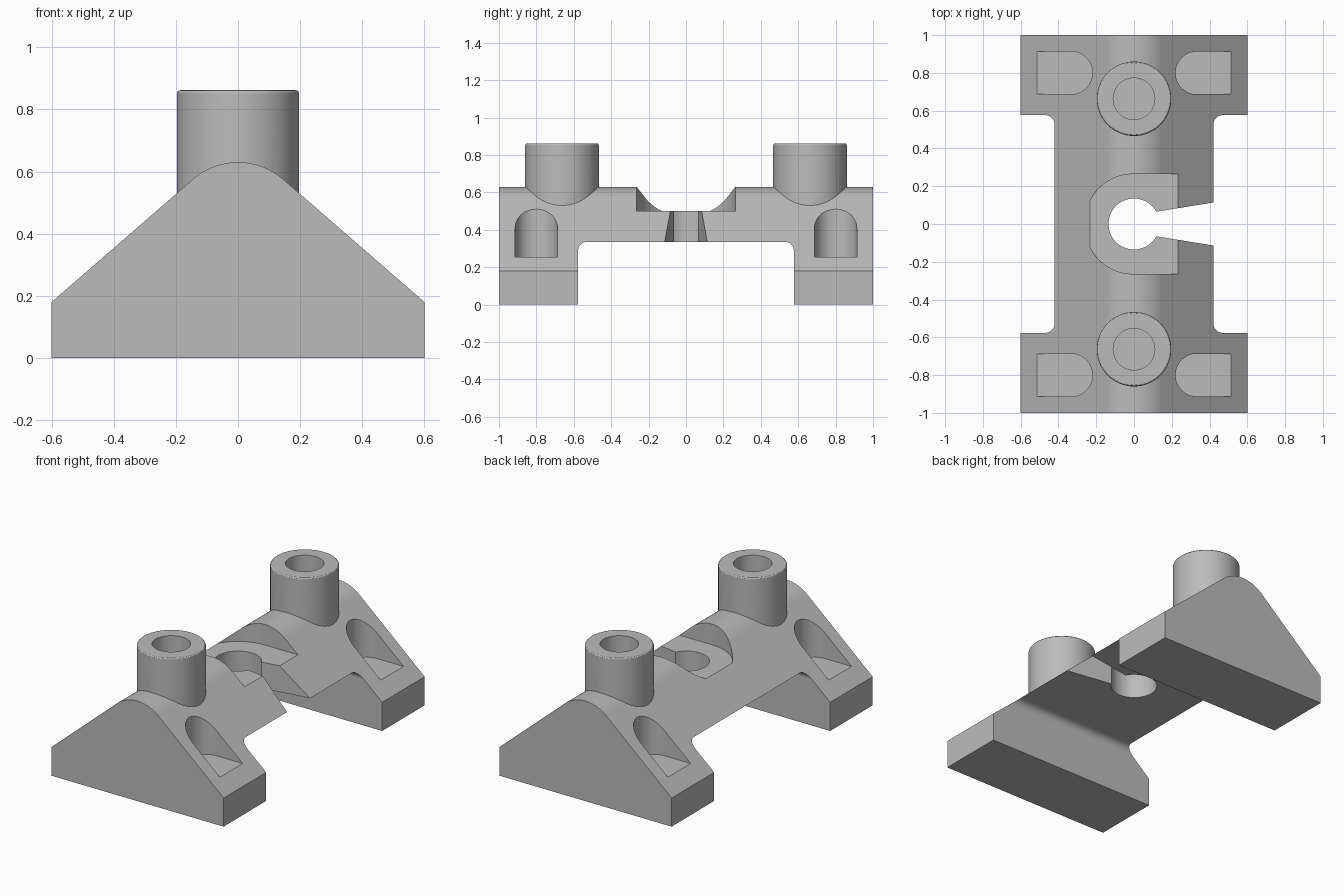
import bpy, bmesh
from math import sin, cos, pi, atan2, radians
from mathutils import Matrix, Vector

if "Cube" in bpy.data.objects:
    bpy.data.objects.remove(bpy.data.objects["Cube"])

grey = bpy.data.materials.new("light_grey")
grey.use_nodes = True
colour = (0.5, 0.5, 0.5, 1)
grey.diffuse_color = colour
grey.node_tree.nodes["Principled BSDF"].inputs["Base Color"].default_value = colour


def arc(cx, cy, r, start, end, steps):
    """Points on an arc, angles in degrees."""
    angles = [radians(start + (end - start) * i / steps) for i in range(steps + 1)]
    return [(cx + r * cos(a), cy + r * sin(a)) for a in angles]


def circle(cx, cy, r, steps=64):
    return arc(cx, cy, r, 0, 360, steps)[:-1]


def prism(name, profile, low, high, axis="Z", top_bevel=0):
    """Extrude a 2D profile from low to high along an axis."""
    place = {"X": lambda a, b: (low, a, b),
             "Y": lambda a, b: (a, low, b),
             "Z": lambda a, b: (a, b, low)}[axis]
    bm = bmesh.new()
    base = bm.faces.new([bm.verts.new(place(a, b)) for a, b in profile])
    shift = Vector([high - low if c == axis else 0 for c in "XYZ"])
    new = bmesh.ops.extrude_face_region(bm, geom=[base], use_keep_orig=True)["geom"]
    bmesh.ops.translate(bm, vec=shift, verts=[g for g in new if isinstance(g, bmesh.types.BMVert)])
    if top_bevel:
        cap = [g for g in new if isinstance(g, bmesh.types.BMFace)][0]
        bmesh.ops.bevel(bm, geom=list(cap.edges), offset=top_bevel, segments=3,
                        profile=0.5, affect="EDGES")
    bmesh.ops.recalc_face_normals(bm, faces=bm.faces)
    mesh = bpy.data.meshes.new(name)
    bm.to_mesh(mesh)
    bm.free()
    obj = bpy.data.objects.new(name, mesh)
    mesh.materials.append(grey)
    bpy.context.collection.objects.link(obj)
    return obj


def combine(target, tool, operation="DIFFERENCE"):
    """Apply a boolean and discard the tool."""
    mod = target.modifiers.new("boolean", "BOOLEAN")
    mod.operation, mod.object, mod.solver = operation, tool, "EXACT"
    bpy.context.view_layer.objects.active = target
    bpy.ops.object.modifier_apply(modifier=mod.name)
    bpy.data.objects.remove(tool)


# Ridge-shaped body with a rounded crest
slope = 40.7
crest = arc(0, 0.41, 0.22, 90 - slope, 90 + slope, 24)
body = prism("bracket_body", [(-0.6, 0), (0.6, 0), (0.6, 0.18)] + crest + [(-0.6, 0.18)],
             -1, 1, "Y")

# Opening below the bridge, with filleted upper corners
fillet = 0.045
opening = ([(-0.577, -0.2), (0.577, -0.2)]
           + arc(0.577 - fillet, 0.335 - fillet, fillet, 0, 90, 10)
           + arc(fillet - 0.577, 0.335 - fillet, fillet, 90, 180, 10))
combine(body, prism("opening_cutter", opening, -1, 1, "X"))

# Central seat, open to one side, with a through hole and a flared slot
seat = [(0.9, -0.265), (0.9, 0.265)] + arc(0, 0, 0.265, 90, 270, 40)
combine(body, prism("seat_cutter", seat, 0.5, 1))
mouth = atan2(0.065, 0.118) * 180 / pi
keyhole = arc(0, 0, 0.135, mouth, 360 - mouth, 56) + [(0.8, -0.175), (0.8, 0.175)]
combine(body, prism("keyhole_cutter", keyhole, 0.1, 1))

# Rounded screw pockets in the four feet
for sx in (-1, 1):
    for sy in (-1, 1):
        pocket = [(0.8, -0.113), (0.8, 0.113)] + arc(0.333, 0, 0.113, 90, 270, 24)
        pocket = [(sx * a, b + sy * 0.8) for a, b in pocket]
        combine(body, prism("pocket_cutter", pocket, 0.255, 1))

# Two upright bosses with blind bores
for y in (-0.663, 0.663):
    combine(body, prism("boss", circle(0, y, 0.197), 0.38, 0.862, "Z", 0.012), "UNION")
    combine(body, prism("bore_cutter", circle(0, y, 0.11), 0.42, 1.2))

# Smooth rounded areas, keep machined edges crisp
bpy.ops.object.select_all(action="DESELECT")
body.select_set(True)
bpy.context.view_layer.objects.active = body
bpy.ops.object.shade_smooth_by_angle(angle=radians(25))
weighted = body.modifiers.new("weighted_normals", "WEIGHTED_NORMAL")
weighted.keep_sharp = True
